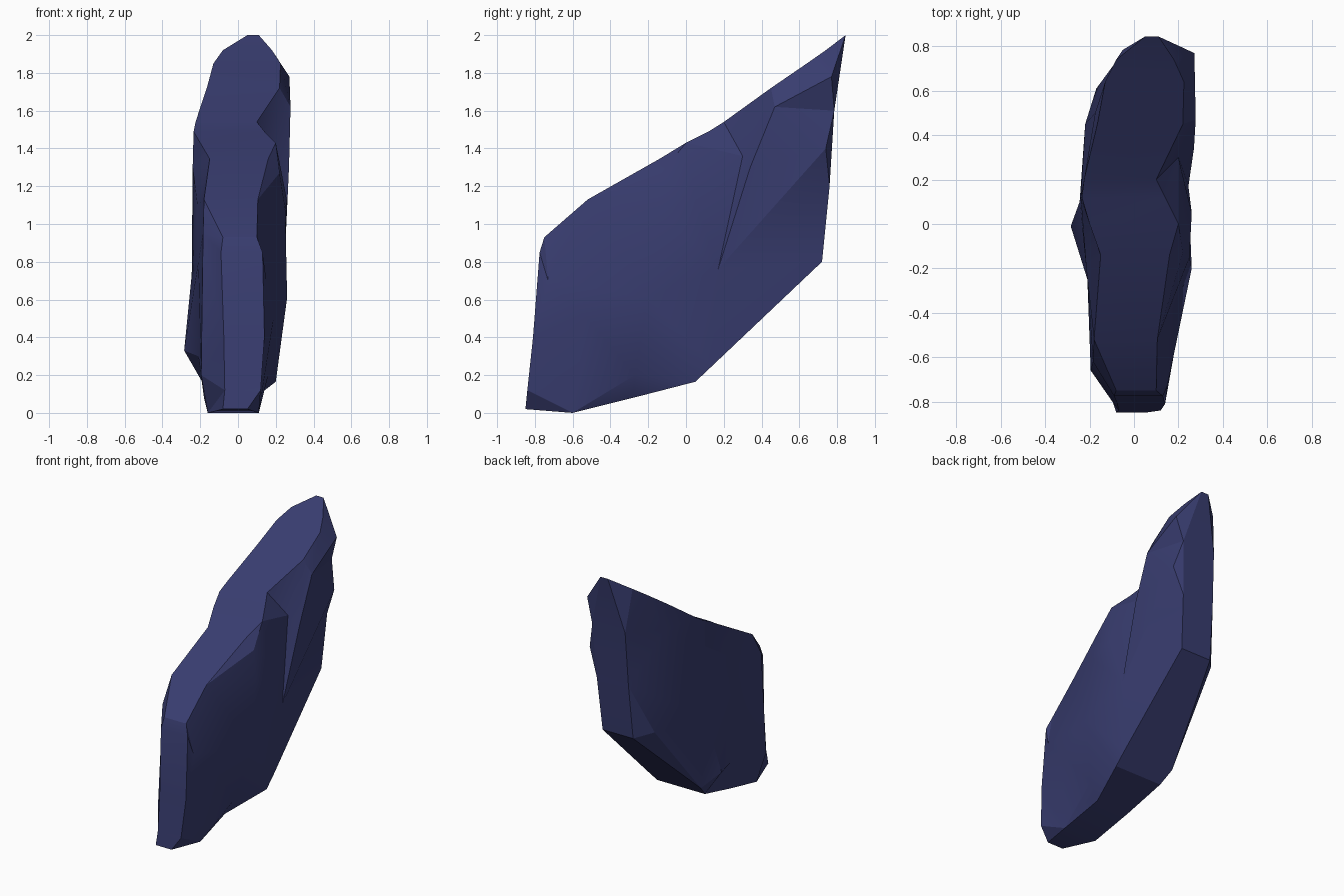
import bpy, bmesh, math
from mathutils import Vector
from mathutils.geometry import delaunay_2d_cdt

# Side outline: y, z, left x, right x
RIM = [
    (-0.85, 0.02, -0.08, 0.05), (-0.60, 0.00, -0.16, 0.11),
    (-0.28, 0.08, -0.18, 0.09), (0.05, 0.165, -0.19, 0.20),
    (0.14, 0.25, -0.22, 0.20), (0.72, 0.80, -0.07, 0.18),
    (0.76, 1.20, -0.06, 0.20), (0.785, 1.60, -0.05, 0.22),
    (0.845, 2.00, 0.05, 0.11), (0.74, 1.92, -0.08, 0.18),
    (0.64, 1.85, -0.13, 0.225), (0.45, 1.72, -0.165, 0.22),
    (0.20, 1.54, -0.225, 0.10), (0.12, 1.49, -0.235, 0.14),
    (0.00, 1.43, -0.20, 0.20), (-0.14, 1.345, -0.15, 0.16),
    (-0.52, 1.13, -0.18, 0.105), (-0.75, 0.93, -0.08, 0.10),
    (-0.775, 0.85, -0.09, 0.13), (-0.81, 0.40, -0.075, 0.14),
    (-0.84, 0.12, -0.07, 0.12),
]
# Chipped peaks and hollows on each broad side: y, z, x
RIGHT = [
    (-0.20, 0.61, 0.26), (-0.53, 0.51, 0.19), (-0.27, 0.20, 0.16),
    (-0.15, 1.08, 0.25), (0.05, 1.12, 0.26), (0.17, 0.76, 0.245),
    (0.30, 1.36, 0.20), (0.34, 1.30, 0.27), (0.47, 1.62, 0.278),
    (0.74, 1.40, 0.272), (0.77, 1.78, 0.272), (-0.13, 1.27, 0.22),
    (-0.73, 0.70, 0.15),
]
LEFT = [
    (-0.01, 0.33, -0.285), (0.10, 0.73, -0.245), (0.12, 1.30, -0.24),
    (0.45, 1.00, -0.22), (0.50, 1.55, -0.175), (-0.20, 1.10, -0.215),
    (-0.62, 0.95, -0.185), (-0.66, 0.20, -0.195), (-0.22, 0.30, -0.21),
    (-0.25, 0.80, -0.21), (0.61, 0.83, -0.17),
]

bm = bmesh.new()
n = len(RIM)


def broad_side(column, inner, creases):
    """Triangulate one faceted side along its creases; return rim vertices."""
    pts = [(r[0], r[1], r[column]) for r in RIM] + inner
    flat = [Vector(p[:2]) for p in pts]
    edges = [(i, (i + 1) % n) for i in range(n)] + creases
    res = delaunay_2d_cdt(flat, edges, [], 1, 1e-5)
    verts = [bm.verts.new((x, y, z)) for y, z, x in pts]
    for tri in res[2]:
        bm.faces.new([verts[res[3][i][0]] for i in tri])
    return verts[:n]


# Creases: split and step on the right, front bevel on the left
left = broad_side(2, LEFT, [(16, n + 6), (n + 6, n + 7), (n + 7, 1)])
right = broad_side(3, RIGHT, [(11, n + 7), (n + 7, n + 5), (n + 5, n + 9),
                              (n + 5, 6), (n + 5, n + 6), (n + 6, 12),
                              (11, n + 6)])

# Narrow band around the edge of the slab
for i in range(n):
    j = (i + 1) % n
    bm.faces.new((left[i], left[j], right[j], right[i]))
bmesh.ops.triangulate(bm, faces=[f for f in bm.faces if len(f.verts) > 3])
bmesh.ops.recalc_face_normals(bm, faces=bm.faces)

mesh = bpy.data.meshes.new("rock_slab")
bm.to_mesh(mesh)
bm.free()
stone = bpy.data.materials.new("dark blue stone")
stone.diffuse_color = (0.04, 0.046, 0.16, 1)
mesh.materials.append(stone)
rock = bpy.data.objects.new("rock_slab", mesh)
bpy.context.collection.objects.link(rock)
bpy.context.view_layer.objects.active = rock
rock.select_set(True)
bpy.ops.object.shade_smooth_by_angle(angle=math.radians(20))
